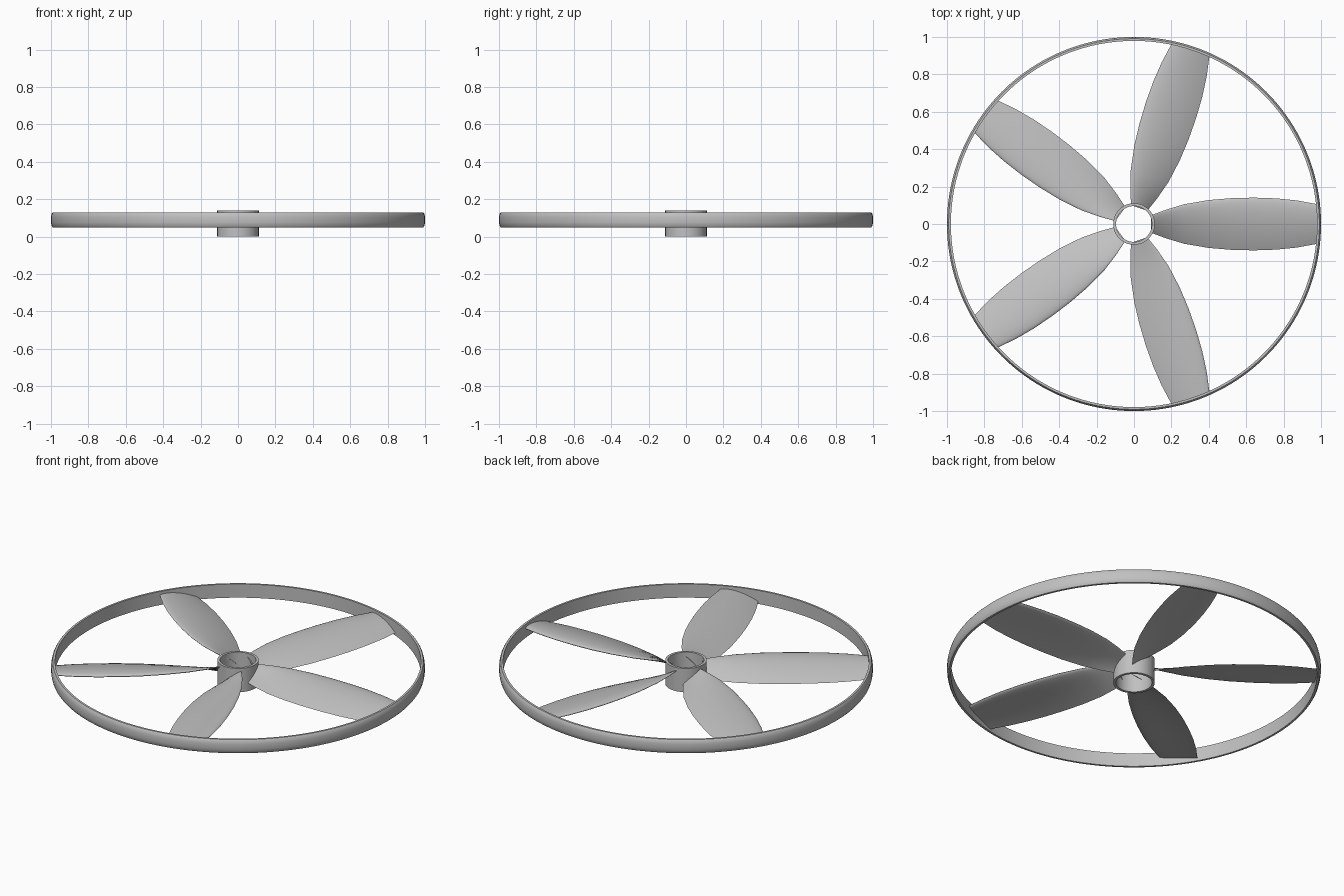
import bpy, bmesh, math

cube = bpy.data.objects.get("Cube")
if cube:
    bpy.data.objects.remove(cube, do_unlink=True)

grey = bpy.data.materials.new("light grey")
grey.use_nodes = True
colour = (0.53, 0.53, 0.53, 1)
grey.diffuse_color = colour
grey.node_tree.nodes["Principled BSDF"].inputs["Base Color"].default_value = colour


def finish(name, bm, angle):
    """Turn a bmesh into a smooth-shaded grey object."""
    bmesh.ops.recalc_face_normals(bm, faces=bm.faces)
    mesh = bpy.data.meshes.new(name)
    bm.to_mesh(mesh)
    bm.free()
    mesh.materials.append(grey)
    obj = bpy.data.objects.new(name, mesh)
    bpy.context.collection.objects.link(obj)
    bpy.ops.object.select_all(action="DESELECT")
    obj.select_set(True)
    bpy.context.view_layer.objects.active = obj
    bpy.ops.object.shade_smooth_by_angle(angle=math.radians(angle))
    return obj


def bridge(bm, loops, closed):
    """Join neighbouring loops of vertices with quads."""
    n = len(loops[0])
    for i in range(len(loops) - (0 if closed else 1)):
        a, b = loops[i], loops[(i + 1) % len(loops)]
        for j in range(n):
            k = (j + 1) % n
            bm.faces.new((a[j], a[k], b[k], b[j]))


def lathe(name, profile, segments):
    """Revolve a closed (radius, height) profile about the z axis."""
    bm = bmesh.new()
    loops = []
    for i in range(segments):
        a = math.tau * i / segments
        loops.append([bm.verts.new((r * math.cos(a), r * math.sin(a), z))
                      for r, z in profile])
    bridge(bm, loops, True)
    return finish(name, bm, 40)


# Outer ring with a slightly barrelled outer wall
lathe("outer_ring", [(0.979, 0.05), (0.991, 0.05), (0.996, 0.057), (1.0, 0.075),
                     (1.0, 0.105), (0.996, 0.123), (0.991, 0.13), (0.979, 0.13)], 160)

# Open hub tube
lathe("hub", [(0.096, 0), (0.111, 0), (0.111, 0.14), (0.096, 0.14)], 64)

# Blade stations: radius, half width, half rise from trailing to leading edge
STATIONS = [(0.09, 0.046, 0.037), (0.17, 0.076, 0.036), (0.27, 0.106, 0.034),
            (0.4, 0.128, 0.031), (0.52, 0.138, 0.028), (0.64, 0.141, 0.026),
            (0.76, 0.137, 0.024), (0.87, 0.126, 0.022), (0.985, 0.106, 0.02)]
STEPS = 14


def airfoil():
    """Closed unit section: s runs from trailing (-1) to leading (+1) edge."""
    points = []
    for i in range(2 * STEPS):
        a = math.pi * i / STEPS
        s = -math.cos(a)
        c = (1 - s) / 2
        half = 0.5 * (0.2969 * math.sqrt(c) - 0.126 * c - 0.3516 * c ** 2
                      + 0.2843 * c ** 3 - 0.1036 * c ** 4)
        camber = 0.04 * (1 - s * s)
        points.append((s, camber + (half if i <= STEPS else -half)))
    return points


def make_blade(name, angle):
    bm = bmesh.new()
    loops = []
    for u, w, rise in STATIONS:
        loop = []
        for s, t in airfoil():
            v = w * s
            # The tip follows the curve of the ring
            x = math.sqrt(u * u - v * v) if u == STATIONS[-1][0] else u
            z = 0.085 + rise * s + 2 * w * t
            loop.append(bm.verts.new((x, v, z)))
        loops.append(loop)
    bridge(bm, loops, False)
    bm.faces.new(loops[0])
    bm.faces.new(loops[-1])
    obj = finish(name, bm, 50)
    obj.rotation_euler.z = angle


# Five evenly spaced blades
for i in range(5):
    make_blade(f"blade_{i + 1}", math.tau * i / 5)
